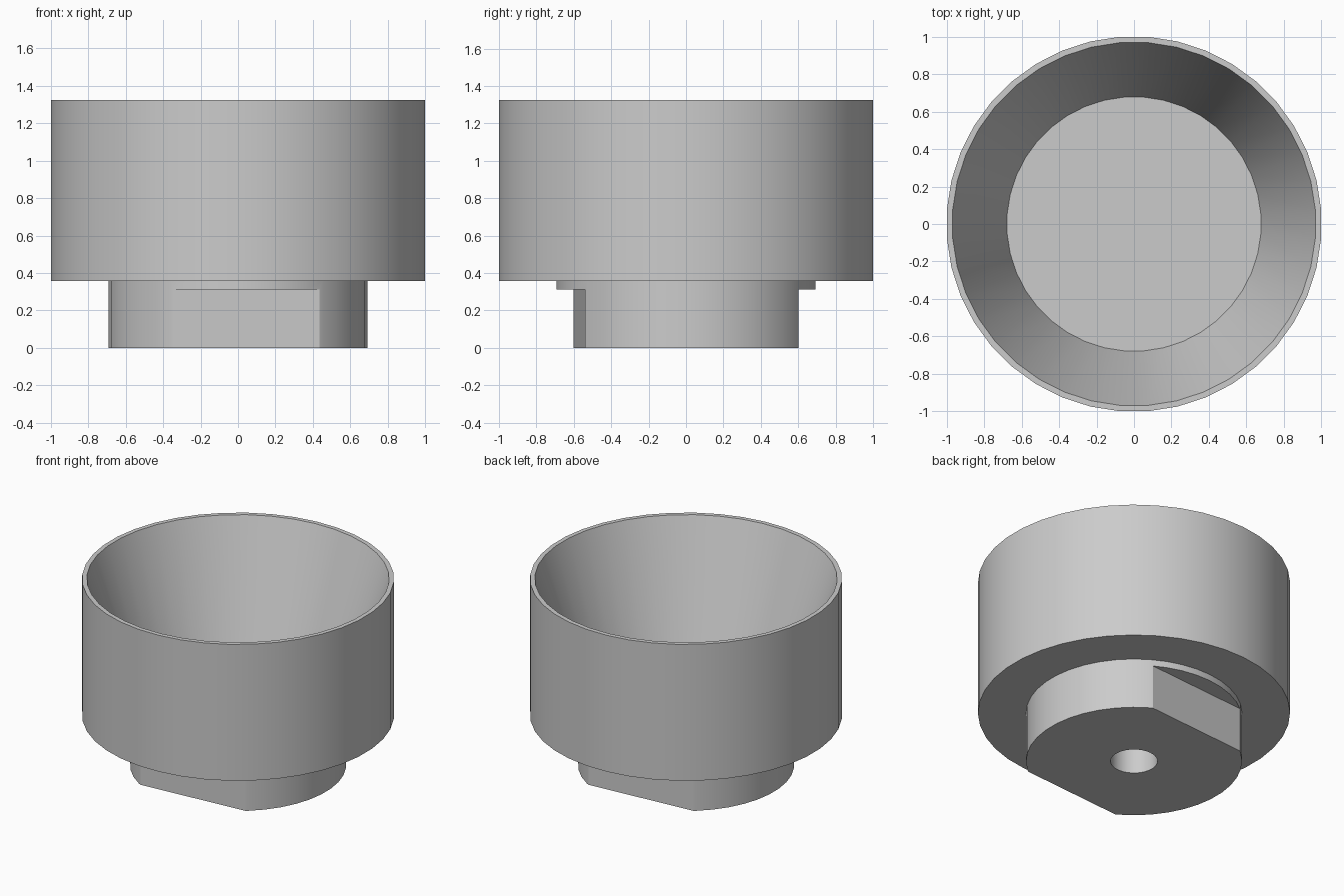
import bpy, bmesh
from math import radians, sin, cos, tau
from mathutils import Vector

if "Cube" in bpy.data.objects:
    bpy.data.objects.remove(bpy.data.objects["Cube"], do_unlink=True)

SEGMENTS = 40
TURN = radians(4.5)        # slight twist of the whole part
FLAT_DIST = 0.572          # distance of each flat from the axis
FLAT_TOP = 0.313


def make_material(name, rgb):
    mat = bpy.data.materials.new(name)
    mat.use_nodes = True
    mat.diffuse_color = (*rgb, 1)
    mat.node_tree.nodes["Principled BSDF"].inputs["Base Color"].default_value = (*rgb, 1)
    return mat


def lathe(name, profile, mat):
    bm = bmesh.new()
    verts = [bm.verts.new((r * cos(TURN), r * sin(TURN), z)) for r, z in profile]
    edges = [bm.edges.new(pair) for pair in zip(verts, verts[1:])]
    bmesh.ops.spin(bm, geom=verts + edges, cent=(0, 0, 0), axis=(0, 0, 1),
                   angle=tau, steps=SEGMENTS, use_duplicate=False)
    bmesh.ops.remove_doubles(bm, verts=bm.verts, dist=0.0005)
    bmesh.ops.recalc_face_normals(bm, faces=bm.faces)
    mesh = bpy.data.meshes.new(name)
    bm.to_mesh(mesh)
    bm.free()
    mesh.materials.append(mat)
    obj = bpy.data.objects.new(name, mesh)
    bpy.context.collection.objects.link(obj)
    return obj


# Cup, collar and stem as one turned solid: blind bore, stem, step, wall, tapered bowl
grey = make_material("plain grey", (0.6, 0.6, 0.6))
cup = lathe("cup", [
    (0, 0.31), (0.151, 0.31), (0.151, 0), (0.694, 0), (0.694, 0.358), (1.003, 0.358),
    (1.003, 1.325), (0.972, 1.325), (0.68, 0.45), (0, 0.45)], grey)

# Two opposite flats cut into the stem below the collar
for side in (1, -1):
    outward = Vector((sin(TURN), -cos(TURN), 0)) * side
    centre = outward * (FLAT_DIST + 0.5)
    centre.z = FLAT_TOP - 0.5
    bpy.ops.mesh.primitive_cube_add(size=1, location=centre, rotation=(0, 0, TURN))
    cutter = bpy.context.object
    cutter.name = "flat_cutter"
    cutter.scale.x = 2
    cutter.hide_render = True
    cut = cup.modifiers.new("flat", "BOOLEAN")
    cut.operation = "DIFFERENCE"
    cut.solver = "EXACT"
    cut.object = cutter
    bpy.context.view_layer.update()
    with bpy.context.temp_override(object=cup, active_object=cup):
        bpy.ops.object.modifier_apply(modifier=cut.name)
    bpy.data.objects.remove(cutter, do_unlink=True)

# Smooth round walls, crisp rims and flats
bpy.ops.object.select_all(action="DESELECT")
cup.select_set(True)
bpy.context.view_layer.objects.active = cup
bpy.ops.object.shade_smooth_by_angle(angle=radians(25))
